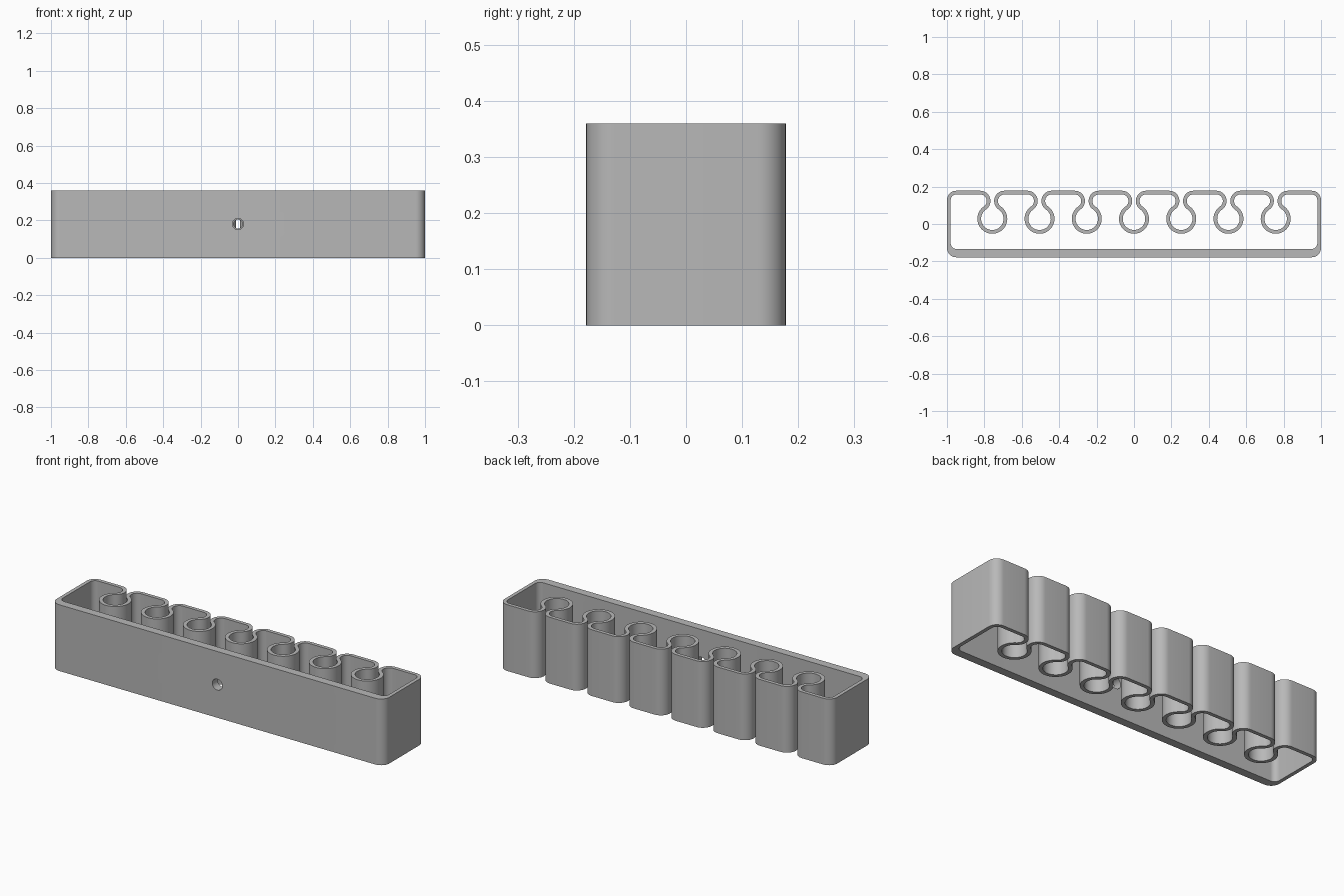
import bpy
import bmesh
from math import sin, cos, atan2, sqrt, radians, pi

cube = bpy.data.objects.get("Cube")
if cube:
    bpy.data.objects.remove(cube, do_unlink=True)

HEIGHT = 0.36
HALF_X, HALF_Y = 1.0, 0.178
WALL, FRONT_WALL = 0.02, 0.045
SLOTS, PITCH = 7, 0.2525
CORNER = 0.05
CURL = 0.055                 # rounded lip beside each slot
RING, RING_Y = 0.06, 0.028   # round socket behind each slot

gray = bpy.data.materials.new("plain gray")
gray.use_nodes = True
color = (0.48, 0.48, 0.48, 1)
gray.diffuse_color = color
gray.node_tree.nodes["Principled BSDF"].inputs["Base Color"].default_value = color


def arc(cx, cy, r, start, end, steps):
    return [(cx + r * cos(start + (end - start) * i / steps),
             cy + r * sin(start + (end - start) * i / steps))
            for i in range(steps + 1)]


def outline(inset, front_inset):
    """Closed plan outline, moved into the material by the inset."""
    r = CORNER - inset
    cx, back = HALF_X - CORNER, HALF_Y - CORNER
    front = -HALF_Y + front_inset + r
    pts = arc(-cx, front, r, 1.5 * pi, pi, 10)
    pts += arc(-cx, back, r, pi, pi / 2, 10)
    # Lip circles touch the socket circle, so the curve runs on smoothly
    lip_y = HALF_Y - CURL
    lip_x = sqrt((RING + CURL) ** 2 - (lip_y - RING_Y) ** 2)
    a = atan2(lip_y - RING_Y, lip_x)
    for i in range(SLOTS):
        x = (i - (SLOTS - 1) / 2) * PITCH
        pts += arc(x - lip_x, lip_y, CURL - inset, pi / 2, -a, 16)
        pts += arc(x, RING_Y, RING + inset, pi - a, 2 * pi + a, 40)[1:-1]
        pts += arc(x + lip_x, lip_y, CURL - inset, pi + a, pi / 2, 16)
    pts += arc(cx, back, r, pi / 2, 0, 10)
    pts += arc(cx, front, r, 0, -pi / 2, 10)
    return pts


# Folded wall: outer and inner outlines raised and joined
bm = bmesh.new()
loops = [[bm.verts.new((x, y, z)) for x, y in pts]
         for pts, z in ((outline(0, 0), 0), (outline(0, 0), HEIGHT),
                        (outline(WALL, FRONT_WALL), HEIGHT),
                        (outline(WALL, FRONT_WALL), 0))]
for k in range(4):
    a, b = loops[k], loops[(k + 1) % 4]
    for i in range(len(a)):
        j = (i + 1) % len(a)
        bm.faces.new((a[i], a[j], b[j], b[i]))
bmesh.ops.recalc_face_normals(bm, faces=bm.faces)
mesh = bpy.data.meshes.new("slotted_holder")
bm.to_mesh(mesh)
bm.free()
holder = bpy.data.objects.new("slotted_holder", mesh)
bpy.context.collection.objects.link(holder)
mesh.materials.append(gray)


# Screw hole through the front wall and the middle socket
def drill(name, radius, y0, y1):
    bpy.ops.mesh.primitive_cylinder_add(
        vertices=32, radius=radius, depth=y1 - y0,
        location=(0, (y0 + y1) / 2, HEIGHT / 2), rotation=(pi / 2, 0, 0))
    cutter = bpy.context.object
    cutter.name = name
    cutter.data.materials.append(gray)
    mod = holder.modifiers.new(name, 'BOOLEAN')
    mod.operation = 'DIFFERENCE'
    mod.solver = 'EXACT'
    mod.object = cutter
    bpy.context.view_layer.objects.active = holder
    bpy.ops.object.modifier_apply(modifier=name)
    bpy.data.objects.remove(cutter, do_unlink=True)


drill("front_hole", 0.03, -0.25, -0.09)
drill("socket_hole", 0.024, -0.1, 0.02)

bpy.ops.object.select_all(action='DESELECT')
holder.select_set(True)
bpy.context.view_layer.objects.active = holder
bpy.ops.object.shade_smooth_by_angle(angle=radians(30))
